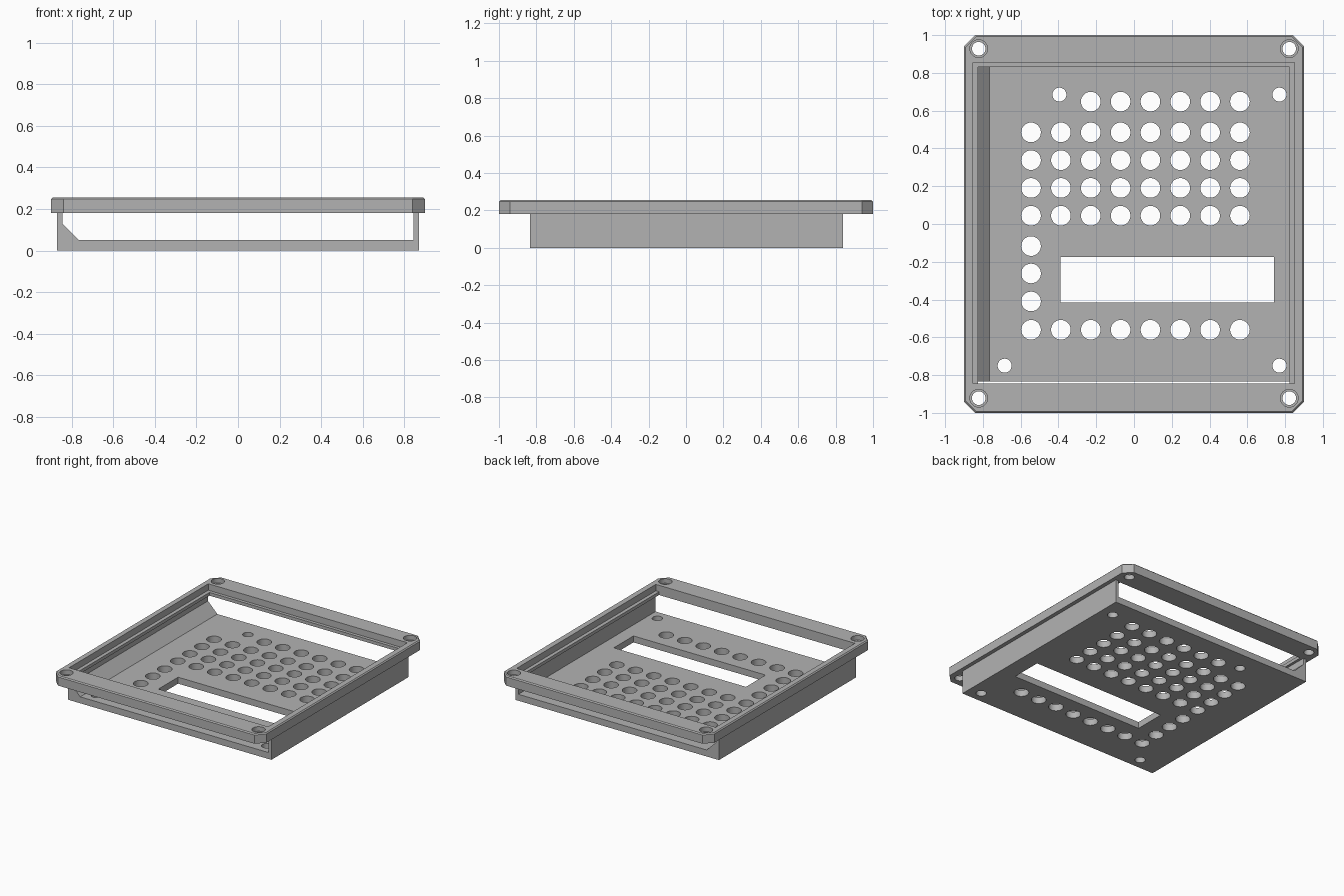
import bpy
import bmesh
from mathutils import Matrix, Vector

cube = bpy.data.objects.get("Cube")
if cube:
    bpy.data.objects.remove(cube, do_unlink=True)

grey = bpy.data.materials.new("mid_grey")
grey.use_nodes = True
colour = (0.45, 0.45, 0.45, 1)
grey.diffuse_color = colour
grey.node_tree.nodes["Principled BSDF"].inputs["Base Color"].default_value = colour


def finish(name, bm):
    bmesh.ops.recalc_face_normals(bm, faces=bm.faces)
    mesh = bpy.data.meshes.new(name)
    bm.to_mesh(mesh)
    bm.free()
    mesh.materials.append(grey)
    obj = bpy.data.objects.new(name, mesh)
    bpy.context.collection.objects.link(obj)
    return obj


def extrude(bm, points, vector):
    face = bm.faces.new([bm.verts.new(p) for p in points])
    result = bmesh.ops.extrude_face_region(bm, geom=[face], use_keep_orig=True)
    verts = [v for v in result["geom"] if isinstance(v, bmesh.types.BMVert)]
    bmesh.ops.translate(bm, verts=verts, vec=Vector(vector))


def box(bm, x0, x1, y0, y1, z0, z1):
    extrude(bm, [(x0, y0, z0), (x1, y0, z0), (x1, y1, z0), (x0, y1, z0)], (0, 0, z1 - z0))


def cylinder(bm, x, y, radius, z0, z1):
    bmesh.ops.create_cone(bm, cap_ends=True, segments=32, radius1=radius, radius2=radius,
                          depth=z1 - z0, matrix=Matrix.Translation((x, y, (z0 + z1) / 2)))


def cut(obj, bm):
    """Subtract the cutter from the object and bake the result."""
    cutter = finish("cutter", bm)
    cutter.hide_render = True
    mod = obj.modifiers.new("cut", "BOOLEAN")
    mod.operation, mod.solver, mod.object = "DIFFERENCE", "EXACT", cutter
    graph = bpy.context.evaluated_depsgraph_get()
    baked = bpy.data.meshes.new_from_object(obj.evaluated_get(graph))
    obj.modifiers.clear()
    obj.data = baked
    bpy.data.objects.remove(cutter, do_unlink=True)


# Tray: one cross-section with side walls and a sloped fillet, open front and back
profile = [(-0.87, 0), (0.87, 0), (0.87, 0.18), (0.845, 0.18), (0.845, 0.05),
           (-0.765, 0.05), (-0.845, 0.13), (-0.845, 0.18), (-0.87, 0.18)]
bm = bmesh.new()
extrude(bm, [(x, -0.835, z) for x, z in profile], (0, 1.675, 0))
tray = finish("vented_tray", bm)

# Vent holes, mounting holes and the window in the floor
columns = [-0.545 + 0.158 * i for i in range(8)]
vents = [(x, y) for y in (0.485, 0.338, 0.191, 0.044, -0.56) for x in columns]
vents += [(x, 0.648) for x in columns[2:]]
vents += [(columns[0], y) for y in (-0.117, -0.262, -0.41)]
mounts = [(-0.395, 0.685), (0.77, 0.685), (-0.685, -0.75), (0.77, -0.75)]
bm = bmesh.new()
for radius, spots in ((0.052, vents), (0.037, mounts)):
    for x, y in spots:
        cylinder(bm, x, y, radius, -0.05, 0.1)
box(bm, -0.39, 0.74, -0.415, -0.175, -0.05, 0.1)
cut(tray, bm)

# Rim: slab with clipped corners and a softened top edge
bm = bmesh.new()
box(bm, -0.9, 0.9, -1, 1, 0.18, 0.255)
upright = [e for e in bm.edges if abs(e.verts[0].co.z - e.verts[1].co.z) > 0.01]
bmesh.ops.bevel(bm, geom=upright, offset=0.06, segments=1, affect="EDGES")
top = [e for e in bm.edges if all(v.co.z > 0.25 for v in e.verts)]
bmesh.ops.bevel(bm, geom=top, offset=0.008, segments=1, affect="EDGES")
rim = finish("mounting_rim", bm)

# Upper opening, then the narrower one that leaves a ledge on three sides
bm = bmesh.new()
box(bm, -0.853, 0.85, -0.845, 0.855, 0.205, 0.3)
cut(rim, bm)
bm = bmesh.new()
box(bm, -0.825, 0.822, -0.845, 0.83, 0.1, 0.25)
cut(rim, bm)

# Counterbored screw holes in the rim corners
for radius, bottom in ((0.036, 0.1), (0.047, 0.22)):
    bm = bmesh.new()
    for x in (-0.822, 0.822):
        for y in (-0.922, 0.928):
            cylinder(bm, x, y, radius, bottom, 0.3)
    cut(rim, bm)

# Smooth hole walls with crisp edges
for obj in (tray, rim):
    bpy.ops.object.select_all(action="DESELECT")
    obj.select_set(True)
    bpy.context.view_layer.objects.active = obj
    bpy.ops.object.shade_smooth_by_angle(angle=0.5)
